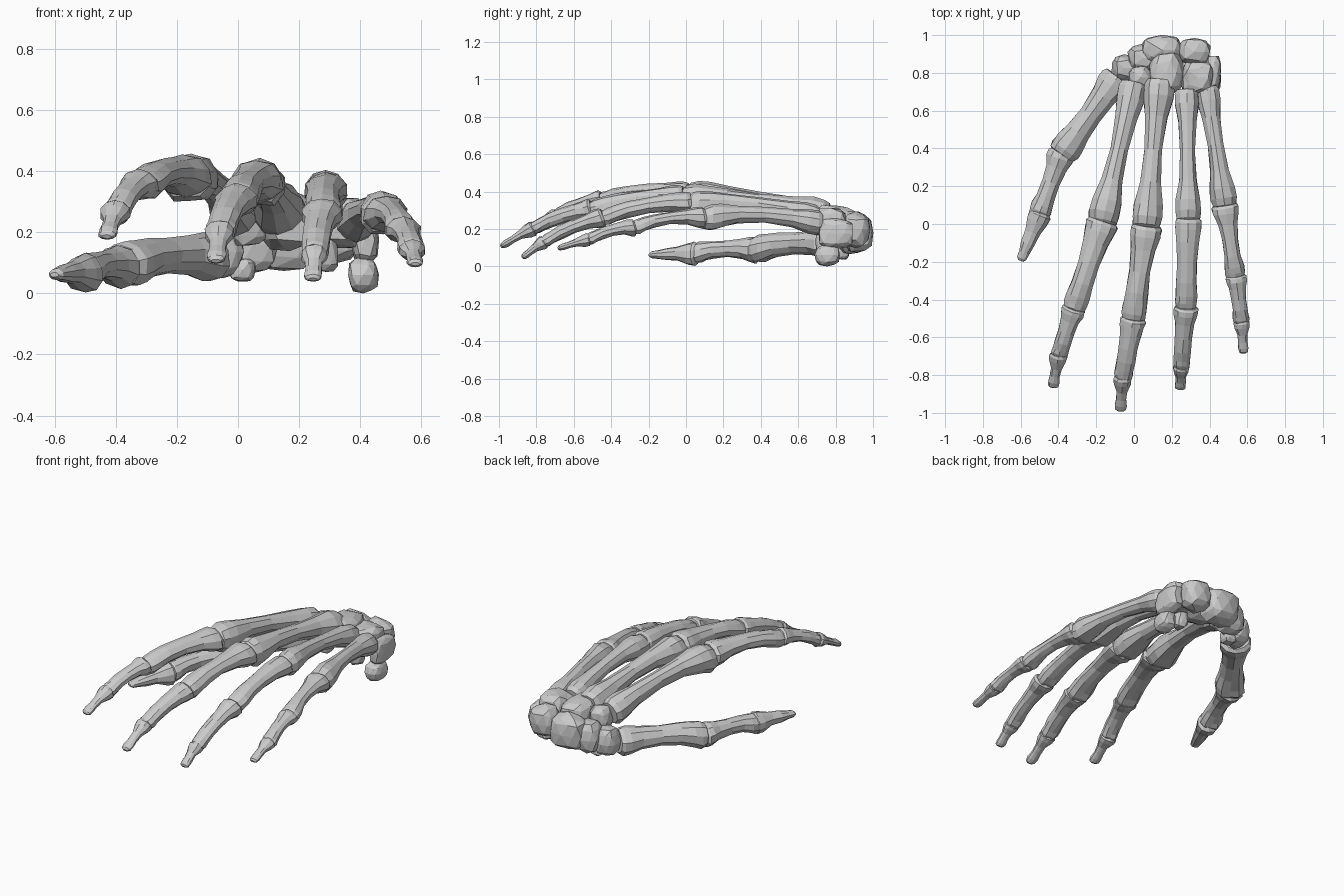
import bpy, bmesh, math, random
from mathutils import Vector

if "Cube" in bpy.data.objects:
    bpy.data.objects.remove(bpy.data.objects["Cube"])

random.seed(4)
SIDES = 10
parts = []

# Lengthwise profiles: t, weight of base/shaft/end width, height ratio, palmar drop
LONG = [(0.0, (.85, 0, 0), .95, .00), (.035, (1, 0, 0), 1.0, .03), (.11, (.95, .05, 0), .98, .03),
        (.25, (.35, .65, 0), .95, 0), (.48, (0, 1, 0), .95, 0), (.70, (0, .75, .25), .95, 0),
        (.85, (0, .1, .9), .95, .05), (.93, (0, 0, 1), 1.0, .08), (.985, (0, 0, .9), .95, .07),
        (1.01, (0, 0, .65), .8, .04)]
TIP = [(0.0, (.8, 0, 0), .9, 0), (.07, (1, 0, 0), 1, .05), (.2, (.85, .15, 0), .95, .04),
       (.42, (.1, .9, 0), .9, 0), (.65, (0, .9, .1), .8, 0), (.83, (0, 0, 1), .75, 0),
       (.95, (0, 0, .9), .65, 0), (1.0, (0, 0, .5), .5, 0)]


def finish(name, bm):
    bmesh.ops.recalc_face_normals(bm, faces=bm.faces)
    mesh = bpy.data.meshes.new(name)
    bm.to_mesh(mesh)
    bm.free()
    ob = bpy.data.objects.new(name, mesh)
    bpy.context.collection.objects.link(ob)
    parts.append(ob)


def bone(name, a, b, widths, profile=LONG, tall=1.0, bow=.012):
    """Lofted bone from a to b with a flared base, slim shaft and notched palmar head."""
    a, b = Vector(a), Vector(b)
    d = (b - a).normalized()
    side = d.cross(Vector((0, 0, 1))).normalized()
    up = side.cross(d)
    bm = bmesh.new()
    rings = []
    for t, mix, ratio, drop in profile:
        w = sum(m * s for m, s in zip(mix, widths)) / 2
        h = w * ratio * tall
        c = a.lerp(b, t) + up * (bow * math.sin(math.pi * t) - drop * w * 2)
        ring = []
        for i in range(SIDES):
            ang = math.tau * i / SIDES + math.pi / 2
            x, z = math.cos(ang), math.sin(ang)
            if profile is LONG and t > .8 and i == SIDES // 2:
                z *= .72                      # groove between the condyles
            elif z < -.5:
                z *= .9                       # flatter palmar face
            k = 1 + random.uniform(-.06, .06)
            ring.append(bm.verts.new(c + side * (x * w * k) + up * (z * h * k)))
        rings.append(ring)
    for r, s in zip(rings, rings[1:]):
        for i in range(SIDES):
            j = (i + 1) % SIDES
            bm.faces.new((r[i], r[j], s[j], s[i]))
    bm.faces.new(rings[0])
    bm.faces.new(rings[-1])
    finish(name, bm)


def pebble(name, c, r):
    """Faceted, slightly boxy wrist bone."""
    bm = bmesh.new()
    bmesh.ops.create_icosphere(bm, subdivisions=2, radius=1)
    for v in bm.verts:
        n = v.co.normalized()
        n = Vector([math.copysign(abs(q) ** .7, q) for q in n]) * random.uniform(.88, 1.04)
        v.co = Vector(c) + Vector([n[i] * r[i] for i in range(3)])
    finish(name, bm)


# Finger joints: wrist end, knuckle, middle joint, end joint, tip
fingers = {
    "index": ([(.0, .745, .265), (-.168, .005, .39), (-.32, -.455, .36), (-.40, -.70, .275), (-.43, -.865, .19)],
              [(.155, .10, .17), (.175, .115, .13), (.13, .09, .095), (.10, .055, .065)]),
    "middle": ([(.135, .76, .27), (.065, -.02, .37), (-.005, -.51, .31), (-.06, -.82, .21), (-.072, -.99, .11)],
               [(.17, .095, .165), (.175, .115, .14), (.14, .105, .10), (.10, .055, .065)]),
    "ring": ([(.28, .71, .265), (.287, .02, .345), (.275, -.45, .265), (.25, -.765, .135), (.245, -.875, .05)],
             [(.13, .085, .14), (.145, .11, .12), (.135, .095, .09), (.09, .055, .06)]),
    "little": ([(.385, .725, .235), (.482, .09, .265), (.54, -.285, .212), (.57, -.525, .15), (.58, -.685, .10)],
               [(.13, .085, .145), (.15, .085, .11), (.115, .08, .09), (.085, .05, .055)]),
}
kinds = ["metacarpal", "proximal_phalanx", "middle_phalanx", "distal_phalanx"]
for finger, (joints, widths) in fingers.items():
    for k, kind in enumerate(kinds):
        a, b = Vector(joints[k]), Vector(joints[k + 1])
        a -= (b - a).normalized() * (.012 if k else 0)   # close the joint gap
        bone(f"{finger}_{kind}", a, b, widths[k], TIP if k == 3 else LONG,
             tall=(1.08, .85, .85, .9)[k], bow=(.028, .022, .012, 0)[k])

# Thumb
bone("thumb_metacarpal", (-.085, .78, .125), (-.385, .365, .10), (.175, .125, .17), bow=.012)
bone("thumb_proximal_phalanx", (-.38, .385, .09), (-.505, .045, .078), (.15, .098, .125), bow=.012)
bone("thumb_distal_phalanx", (-.492, .065, .075), (-.60, -.195, .065), (.125, .08, .06), TIP, tall=1.1, bow=0)

# Wrist bones: centre and radii
wrist = {
    "scaphoid": ((.05, .88, .165), (.085, .075, .10)),
    "lunate": ((.15, .92, .185), (.115, .085, .11)),
    "triquetrum": ((.32, .91, .20), (.09, .075, .095)),
    "outer_wrist_bone": ((.415, .80, .18), (.047, .10, .085)),
    "pisiform": ((.41, .755, .065), (.052, .07, .06)),
    "hamate": ((.335, .775, .235), (.09, .095, .09)),
    "hamate_hook": ((.29, .74, .14), (.04, .05, .07)),
    "capitate": ((.17, .80, .24), (.095, .115, .10)),
    "trapezoid": ((.035, .775, .235), (.065, .065, .08)),
    "trapezium": ((-.05, .825, .14), (.07, .072, .09)),
    "wrist_tubercle": ((.015, .83, .08), (.045, .045, .04)),
}
for name, (c, r) in wrist.items():
    pebble(name, c, r)

# Rest the hand on the ground
low = min(v.co.z for ob in parts for v in ob.data.vertices)
for ob in parts:
    for v in ob.data.vertices:
        v.co.z -= low
